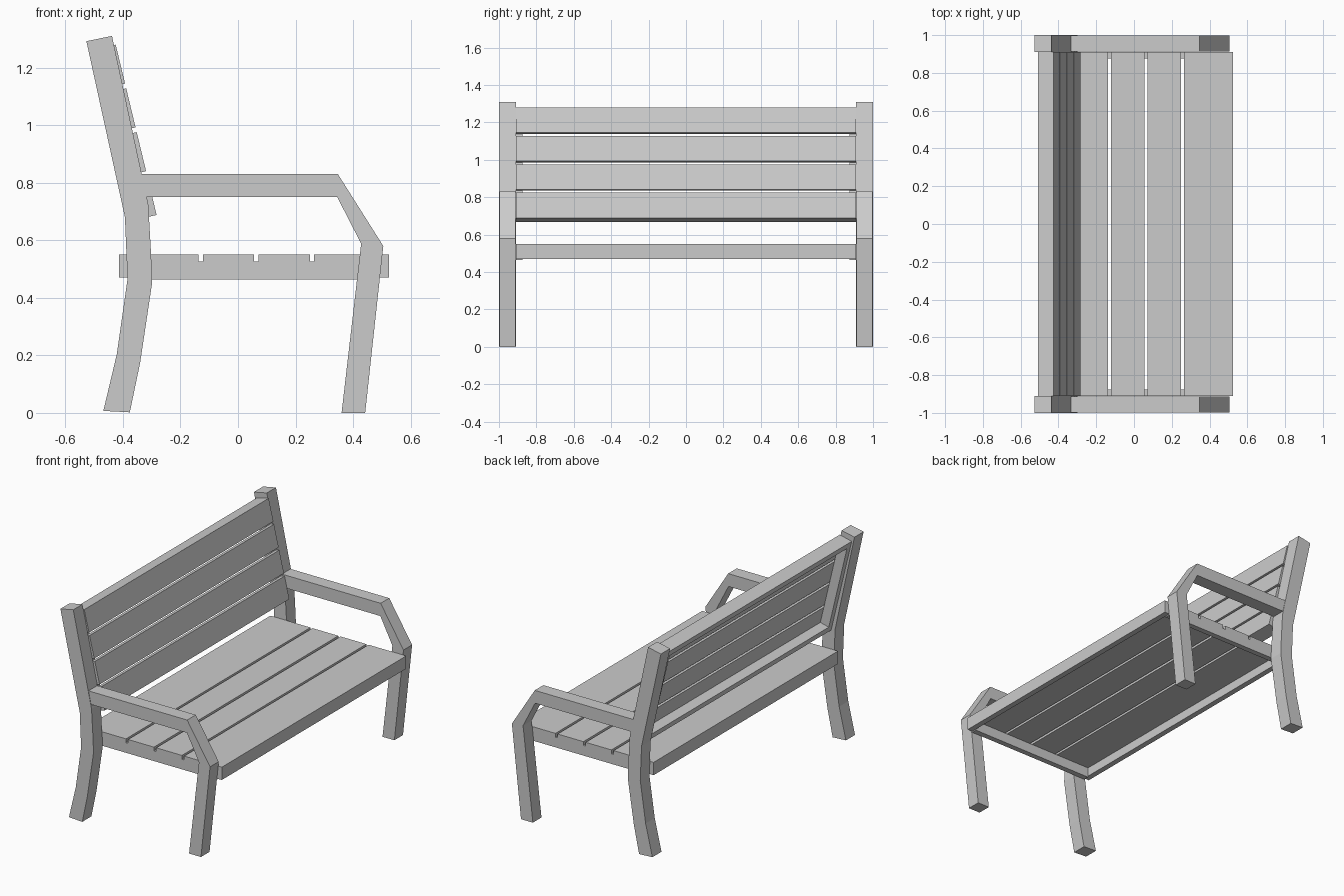
import bpy, bmesh, math
from mathutils import Matrix

if "Cube" in bpy.data.objects:
    bpy.data.objects.remove(bpy.data.objects["Cube"])


def prism(name, profile, y0, y1, mirror=False, smooth=False):
    """Extrude an x/z profile along y, optionally mirrored to the other side."""
    bm = bmesh.new()
    face = bm.faces.new([bm.verts.new((x, y0, z)) for x, z in profile])
    ext = bmesh.ops.extrude_face_region(bm, geom=[face])
    for v in ext["geom"]:
        if isinstance(v, bmesh.types.BMVert):
            v.co.y = y1
    bmesh.ops.recalc_face_normals(bm, faces=bm.faces)
    me = bpy.data.meshes.new(name)
    bm.to_mesh(me)
    bm.free()
    ob = bpy.data.objects.new(name, me)
    bpy.context.collection.objects.link(ob)
    if mirror:
        mod = ob.modifiers.new("mirror", "MIRROR")
        mod.use_axis = (False, True, False)
    if smooth:
        bpy.context.view_layer.objects.active = ob
        ob.select_set(True)
        bpy.ops.object.shade_smooth_by_angle(angle=math.radians(40))
        ob.select_set(False)
    return ob


def rect(x0, x1, z0, z1):
    return [(x0, z0), (x1, z0), (x1, z1), (x0, z1)]


IN = 0.91     # inner face of the side frames
RAIL = 0.875  # inner face of the side rails

# curved rear leg and back post in one piece
prism("back_post", [
    (-0.468, 0.007), (-0.376, 0.002), (-0.34, 0.175), (-0.298, 0.455),
    (-0.303, 0.567), (-0.312, 0.725), (-0.438, 1.31), (-0.527, 1.292),
    (-0.393, 0.68), (-0.384, 0.465), (-0.421, 0.205)],
    IN, 1.0, mirror=True)

# armrest bending down into the front leg
prism("arm_and_front_leg", [
    (-0.34, 0.75), (0.345, 0.75), (0.428, 0.588), (0.36, 0.0),
    (0.442, 0.0), (0.505, 0.58), (0.347, 0.83), (-0.34, 0.83)],
    IN + 0.002, 0.997, mirror=True)

# seat slats: the outer two turn down into rails
prism("seat_slat_rear", [
    (-0.413, 0.47), (-0.378, 0.47), (-0.378, 0.526),
    (-0.137, 0.526), (-0.137, 0.55), (-0.413, 0.55)], -IN, IN)
for i, x in enumerate((-0.122, 0.072)):
    prism(f"seat_slat_middle_{i + 1}", rect(x, x + 0.178, 0.526, 0.55), -IN, IN)
prism("seat_slat_front", [
    (0.265, 0.526), (0.49, 0.526), (0.49, 0.47),
    (0.525, 0.47), (0.525, 0.55), (0.265, 0.55)], -IN, IN)

# side rails below the seat
prism("seat_side_rail", rect(-0.378, 0.49, 0.463, 0.526), RAIL, IN, mirror=True)

# backrest, built upright: local z runs up the slope, local x=0 is the front
tilt = Matrix.Translation((-0.283, 0, 0.688)) @ Matrix.Rotation(-math.atan(0.24), 4, "Y")
LEN, GAP, N = 0.609, 0.017, 4
h = (LEN - GAP * (N - 1)) / N
back = []
for i in range(N):
    z = i * (h + GAP)
    back.append(prism(f"back_slat_{i + 1}", rect(-0.025, 0, z, z + h), -IN, IN))
back.append(prism("back_bottom_rail", rect(-0.085, -0.025, 0, 0.035), -IN, IN))
back.append(prism("back_top_rail", rect(-0.085, -0.025, LEN - 0.035, LEN), -IN, IN))
back.append(prism("back_side_rail", rect(-0.085, -0.025, 0.035, LEN - 0.035),
                  RAIL, IN, mirror=True))
for ob in back:
    ob.data.transform(tilt)
